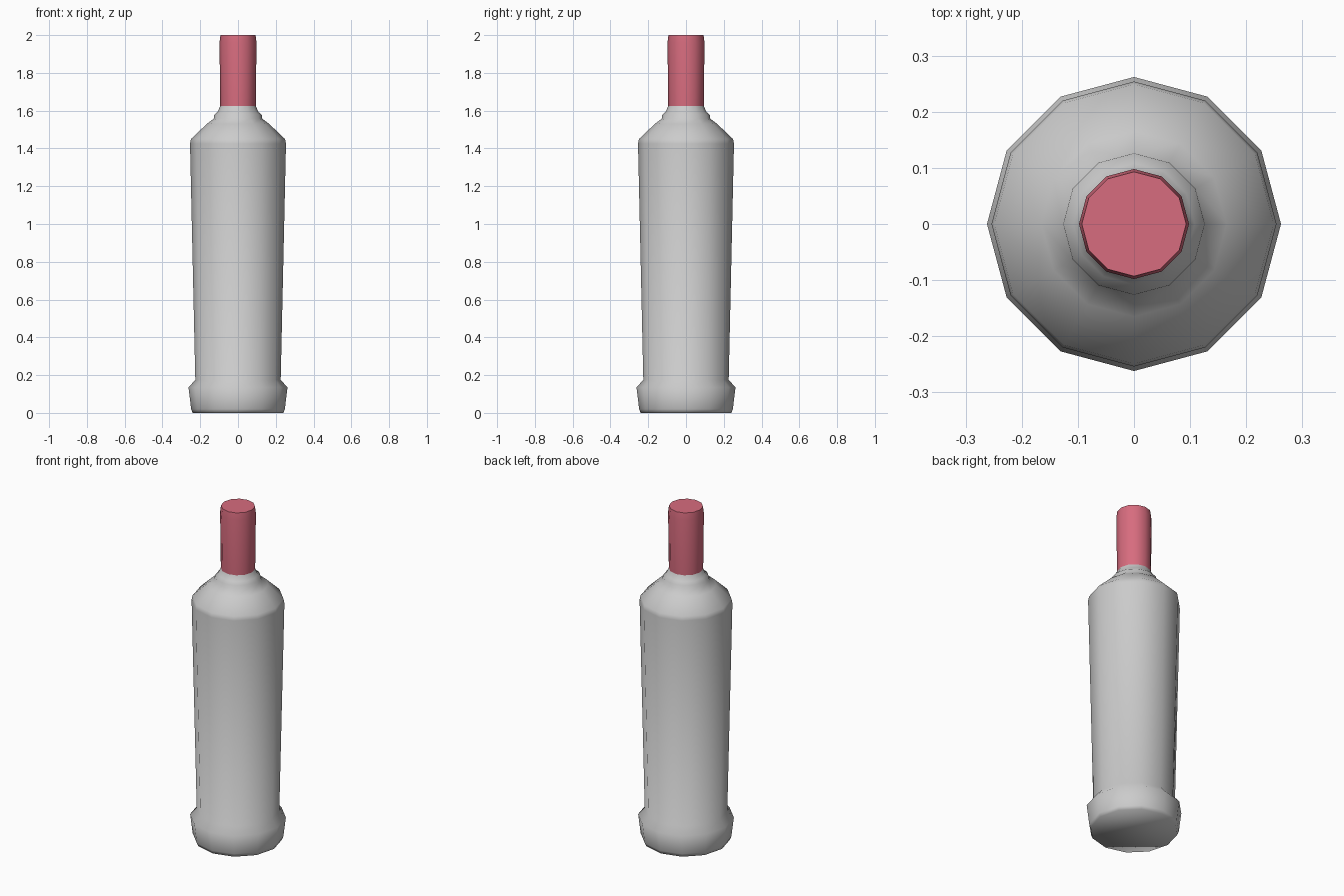
import bpy
import bmesh
import math

SIDES = 12

cube = bpy.data.objects.get("Cube")
if cube:
    bpy.data.objects.remove(cube, do_unlink=True)


def make_material(name, rgb):
    mat = bpy.data.materials.new(name)
    mat.use_nodes = True
    color = (*rgb, 1.0)
    mat.diffuse_color = color
    mat.node_tree.nodes["Principled BSDF"].inputs["Base Color"].default_value = color
    return mat


def lathe(name, profile, mat, smooth_angle, cap_bottom=False, cap_top=False):
    """Revolve (radius, height) points around z."""
    bm = bmesh.new()
    rings = []
    for radius, z in profile:
        angles = [math.tau * i / SIDES for i in range(SIDES)]
        rings.append([bm.verts.new((radius * math.cos(a), radius * math.sin(a), z))
                      for a in angles])
    for low, high in zip(rings, rings[1:]):
        for i in range(SIDES):
            j = (i + 1) % SIDES
            bm.faces.new((low[i], low[j], high[j], high[i]))
    if cap_bottom:
        bm.faces.new(rings[0][::-1])
    if cap_top:
        bm.faces.new(rings[-1])
    mesh = bpy.data.meshes.new(name)
    bm.to_mesh(mesh)
    bm.free()
    mesh.materials.append(mat)
    obj = bpy.data.objects.new(name, mesh)
    bpy.context.collection.objects.link(obj)
    bpy.ops.object.select_all(action="DESELECT")
    obj.select_set(True)
    bpy.context.view_layer.objects.active = obj
    bpy.ops.object.shade_smooth_by_angle(angle=math.radians(smooth_angle))
    return obj


glass = make_material("pale grey glass", (0.6, 0.6, 0.6))
foil = make_material("rose foil", (0.68, 0.15, 0.21))

# Bottle body: foot, flared wall, shoulder and stepped collar
body_profile = [
    (0.240, 0.0), (0.248, 0.02), (0.262, 0.135), (0.226, 0.175),
    (0.254, 1.425), (0.249, 1.45), (0.165, 1.53), (0.128, 1.558),
    (0.126, 1.578), (0.108, 1.593), (0.094, 1.625),
]
lathe("bottle_body", body_profile, glass, 85, cap_bottom=True)

# Foil wrapper over the neck, closed at the top
foil_profile = [(0.094, 1.625), (0.098, 1.96), (0.093, 2.0)]
lathe("neck_foil", foil_profile, foil, 50, cap_top=True)
